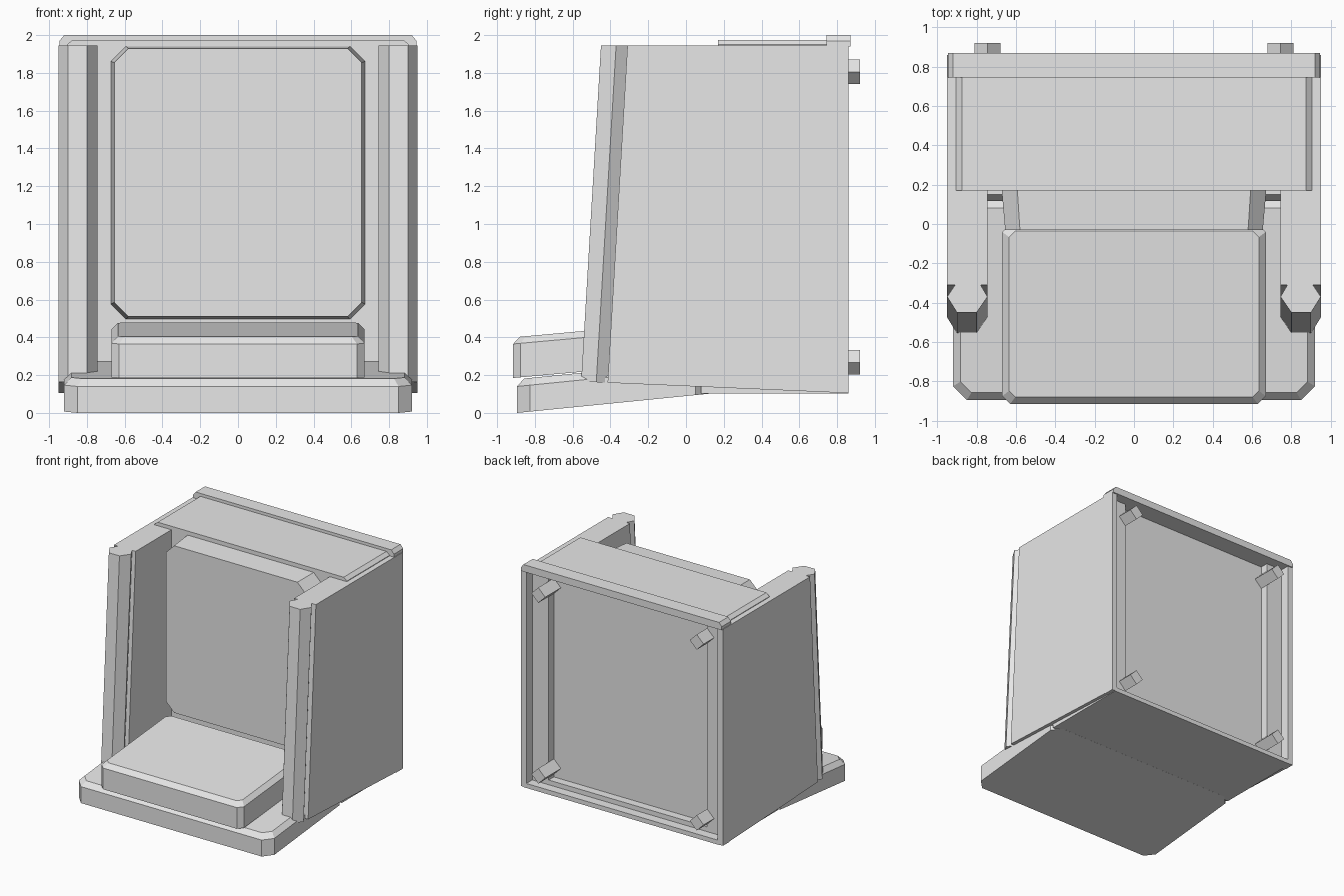
import bpy, bmesh, math
from mathutils import Matrix, Vector

default = bpy.data.objects.get("Cube")
if default:
    bpy.data.objects.remove(default)

GREY = (0.8, 0.8, 0.8, 1)
mat = bpy.data.materials.new("plain grey")
mat.use_nodes = True
mat.diffuse_color = GREY
mat.node_tree.nodes["Principled BSDF"].inputs["Base Color"].default_value = GREY


def loft(name, *rings):
    """Skin matching closed rings of points and cap both ends."""
    bm = bmesh.new()
    loops = [[bm.verts.new(p) for p in ring] for ring in rings]
    n = len(loops[0])
    for a, b in zip(loops, loops[1:]):
        for i in range(n):
            j = (i + 1) % n
            bm.faces.new((a[i], a[j], b[j], b[i]))
    bm.faces.new(loops[0])
    bm.faces.new(loops[-1])
    bmesh.ops.recalc_face_normals(bm, faces=bm.faces)
    mesh = bpy.data.meshes.new(name)
    bm.to_mesh(mesh)
    bm.free()
    mesh.materials.append(mat)
    ob = bpy.data.objects.new(name, mesh)
    bpy.context.collection.objects.link(ob)
    return ob


def box(name, x0, x1, y0, y1, z0, z1):
    plan = [(x0, y0), (x1, y0), (x1, y1), (x0, y1)]
    return loft(name, *[[(x, y, z) for x, y in plan] for z in (z0, z1)])


def cut_rect(x0, x1, y0, y1, c):
    """Rectangle with chamfered corners."""
    return [(x0 + c, y0), (x1 - c, y0), (x1, y0 + c), (x1, y1 - c),
            (x1 - c, y1), (x0 + c, y1), (x0, y1 - c), (x0, y0 + c)]


def slab(name, hx, y0, y1, thick, bevel, corner, pivot, slope):
    """Chamfered slab with a bevelled top, tilted up towards the back."""
    outer = cut_rect(-hx, hx, y0, y1, corner)
    inner = cut_rect(-hx + bevel, hx - bevel, y0 + bevel, y1 - bevel, corner * 0.8)
    ob = loft(name, [(x, y, 0) for x, y in outer],
              [(x, y, thick - bevel) for x, y in outer],
              [(x, y, thick) for x, y in inner])
    # shear keeps the front edge upright
    shear = Matrix.Identity(4)
    shear[2][1] = slope
    shear[2][3] = pivot - slope * y0
    ob.data.transform(shear)
    return ob


# side walls with a grooved front post, leaning back towards the top
wall_plan = [(0.95, 0.78), (0.95, -0.31), (0.91, -0.31), (0.95, -0.37),
             (0.90, -0.45), (0.80, -0.45), (0.745, -0.37), (0.78, -0.31),
             (0.745, -0.31), (0.745, 0.78)]
for side, s in (("left", 1), ("right", -1)):
    low = []
    for x, y in wall_plan:
        yy = y - 0.105 if y < 0 else y
        low.append((s * x, yy, 0.105 + (0.86 - yy) * 0.043))
    loft(side + "_wall", low, [(s * x, y, 1.945) for x, y in wall_plan])
    xs = sorted((s * 0.90, s * 0.95))
    box(side + "_back_rim", *xs, 0.77, 0.86, 0.105, 1.945)
    # diamond pegs at the back corners
    for level, z in (("upper", 1.805), ("lower", 0.268)):
        r = 0.065
        ring = [(s * 0.745 + dx, z + dz) for dx, dz in ((r, 0), (0, r), (-r, 0), (0, -r))]
        loft(f"{side}_{level}_peg", *[[(x, y, zz) for x, zz in ring] for y in (0.70, 0.92)])

# backrest block and its padded front
box("back_panel", -0.75, 0.75, 0.17, 0.71, 0.12, 1.95)
loft("back_pad",
     [(x, -0.03, z) for x, z in cut_rect(-0.655, 0.655, 0.51, 1.93, 0.075)],
     [(x, 0.20, z) for x, z in cut_rect(-0.675, 0.675, 0.495, 1.942, 0.08)])

# roof panel and rear top bar
roof = [(-0.905, 1.94), (0.905, 1.94), (0.905, 1.95), (0.875, 1.975),
        (-0.875, 1.975), (-0.905, 1.95)]
loft("roof_panel", *[[(x, y, z) for x, z in roof] for y in (0.17, 0.76)])
bar = [(-0.945, 1.94), (0.945, 1.94), (0.945, 1.97), (0.92, 2.0),
       (-0.92, 2.0), (-0.945, 1.97)]
loft("rear_top_bar", *[[(x, y, z) for x, z in bar] for y in (0.745, 0.87)])

# sloping seat base, flat rear floor, and the cove where the floor meets the back
slab("seat_base", 0.92, -0.895, 0.12, 0.178, 0.038, 0.07, 0.0, 0.1)
box("rear_floor", -0.92, 0.92, 0.08, 0.78, 0.102, 0.18)
cove = [(0.10, 0.12), (0.10, 0.19), (0.15, 0.275), (0.20, 0.275), (0.20, 0.12)]
loft("floor_cove", *[[(x, y, z) for y, z in cove] for x in (-0.75, 0.75)])
box("rear_bottom_rim", -0.92, 0.92, 0.77, 0.86, 0.102, 0.14)

# seat cushion
slab("seat_cushion", 0.67, -0.915, 0.0, 0.215, 0.035, 0.04, 0.185, 0.09)
